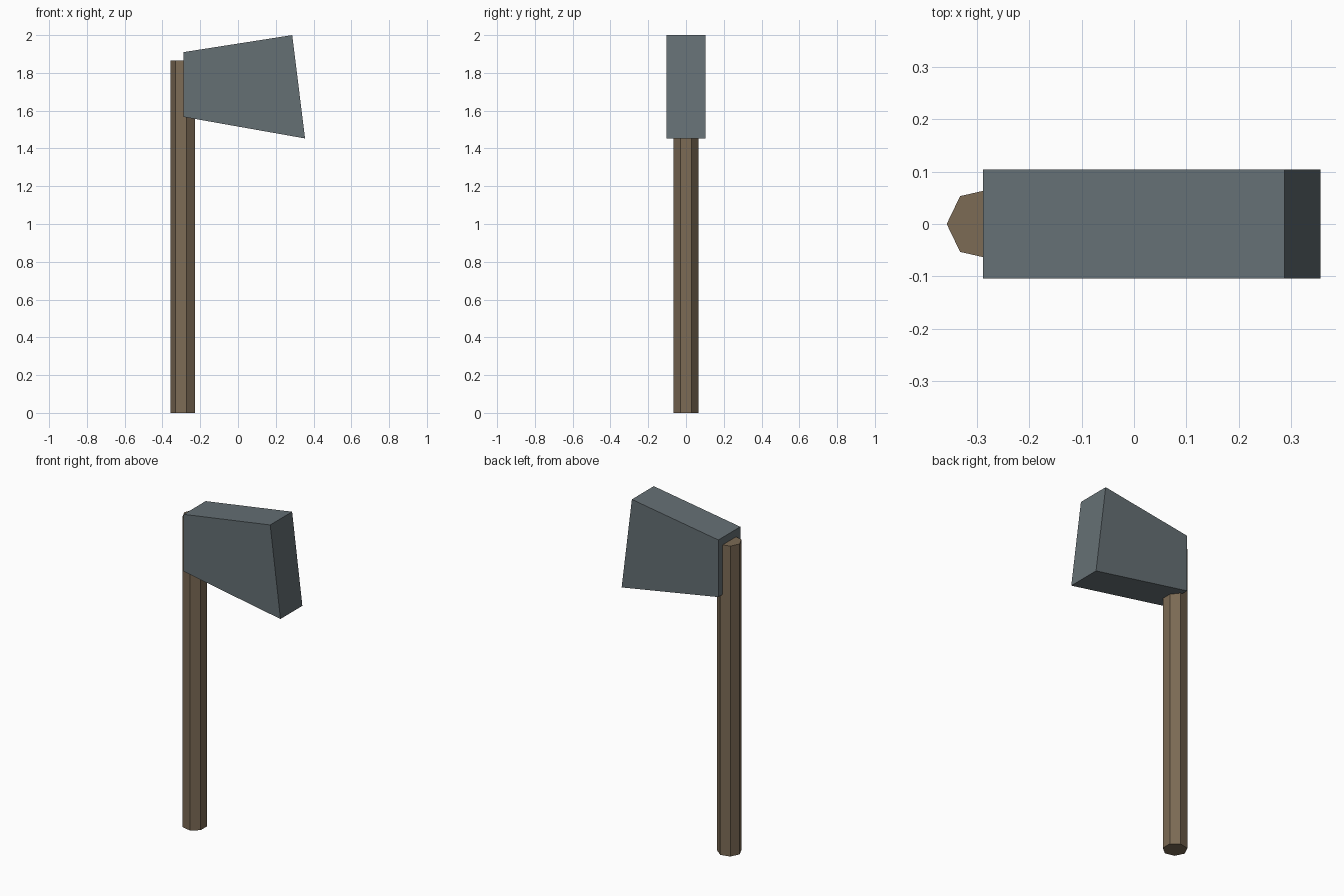
import bpy, bmesh
from math import cos, sin, pi

if "Cube" in bpy.data.objects:
    bpy.data.objects.remove(bpy.data.objects["Cube"])


def material(name, rgb):
    mat = bpy.data.materials.new(name)
    mat.diffuse_color = (*rgb, 1)
    mat.use_nodes = True
    mat.node_tree.nodes["Principled BSDF"].inputs["Base Color"].default_value = mat.diffuse_color
    return mat


def prism(name, outline, direction, mat):
    """Extrude a closed flat outline along a direction vector."""
    bm = bmesh.new()
    face = bm.faces.new([bm.verts.new(p) for p in outline])
    result = bmesh.ops.extrude_face_region(bm, geom=[face], use_keep_orig=True)
    moved = [g for g in result["geom"] if isinstance(g, bmesh.types.BMVert)]
    bmesh.ops.translate(bm, verts=moved, vec=direction)
    bmesh.ops.recalc_face_normals(bm, faces=bm.faces[:])
    mesh = bpy.data.meshes.new(name)
    bm.to_mesh(mesh)
    bm.free()
    mesh.materials.append(mat)
    obj = bpy.data.objects.new(name, mesh)
    bpy.context.collection.objects.link(obj)
    return obj


wood = material("wood", (0.20, 0.145, 0.09))
steel = material("steel", (0.13, 0.16, 0.175))

# Seven-sided handle, one corner pointing to the back of the head
cx, r, sides = -0.289, 0.068, 7
angles = [pi + 2 * pi * i / sides for i in range(sides)]
prism("handle", [(cx + r * cos(a), r * sin(a), 0) for a in angles],
      (0, 0, 1.865), wood)

# Wedge-profile axe head, flaring toward the cutting side
half = 0.104
profile = [(-0.288, 1.567), (0.355, 1.453), (0.287, 2.0), (-0.288, 1.91)]
prism("axe_head", [(x, -half, z) for x, z in profile],
      (0, 2 * half, 0), steel)
